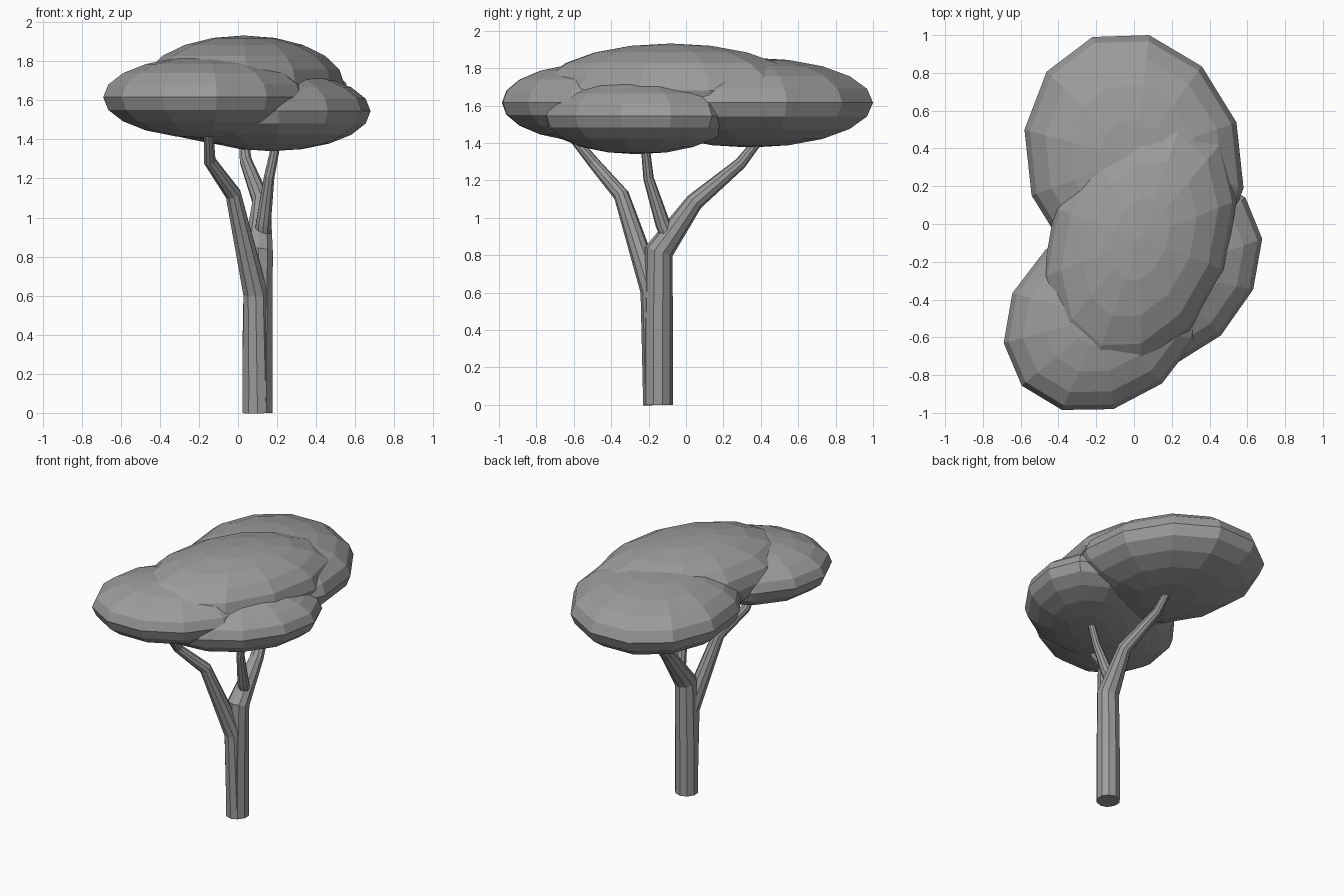
import bpy, bmesh
from mathutils import Matrix, Vector

cube = bpy.data.objects.get("Cube")
if cube:
    bpy.data.objects.remove(cube)

grey = bpy.data.materials.new("plain_grey")
grey.use_nodes = True
GREY = (0.33, 0.33, 0.33, 1)
grey.diffuse_color = GREY
grey.node_tree.nodes["Principled BSDF"].inputs["Base Color"].default_value = GREY


def finish(name, bm):
    """Turn a bmesh into a flat shaded object."""
    bmesh.ops.recalc_face_normals(bm, faces=bm.faces)
    mesh = bpy.data.meshes.new(name)
    bm.to_mesh(mesh)
    bm.free()
    mesh.materials.append(grey)
    obj = bpy.data.objects.new(name, mesh)
    bpy.context.collection.objects.link(obj)
    return obj


def leaf_pad(name, centre, u, v, half_height):
    """Squashed low-poly sphere with horizontal half axes u and v."""
    bm = bmesh.new()
    bmesh.ops.create_uvsphere(bm, u_segments=12, v_segments=10, radius=1)
    shape = Matrix(((u[0], v[0], 0), (u[1], v[1], 0), (0, 0, half_height)))
    bm.transform(Matrix.Translation(centre) @ shape.to_4x4())
    return finish(name, bm)


def limb(name, path, sides=10):
    """Tapered tube through (x, y, z, radius) points."""
    bm = bmesh.new()
    points = [Vector(p[:3]) for p in path]
    last = len(points) - 1
    rings = []
    for i, p in enumerate(points):
        before = (p - points[max(i - 1, 0)]).normalized()
        after = (points[min(i + 1, last)] - p).normalized()
        turn = Vector((0, 0, 1)).rotation_difference(before + after).to_matrix().to_4x4()
        ring = bmesh.ops.create_circle(bm, segments=sides, radius=path[i][3],
                                       matrix=Matrix.Translation(p) @ turn)
        rings.append(ring["verts"])
    for a, b in zip(rings, rings[1:]):
        for k in range(sides):
            n = (k + 1) % sides
            bm.faces.new((a[k], a[n], b[n], b[k]))
    bm.faces.new(rings[0])
    bm.faces.new(rings[-1])
    return finish(name, bm)


# Overlapping canopy pads
leaf_pad("canopy_back", (0, 0.345, 1.616), (0.58, -0.155), (0.08, 0.655), 0.24)
leaf_pad("canopy_front", (-0.16, -0.49, 1.616), (-0.53, -0.14), (0.05, -0.49), 0.21)
leaf_pad("canopy_side", (0.17, -0.26, 1.545), (0.42, 0.40), (0.29, -0.33), 0.205)
leaf_pad("canopy_top", (0.03, -0.08, 1.68), (0.25, 0.695), (-0.45, 0.164), 0.252)

# Trunk bending into the back branch
limb("trunk", [(0.1, -0.15, 0, 0.08), (0.1, -0.15, 0.4, 0.08), (0.105, -0.145, 0.82, 0.077),
               (0.12, 0.045, 1.085, 0.048), (0.04, 0.29, 1.29, 0.032),
               (0.025, 0.40, 1.43, 0.024)])

# Front branch splitting off the trunk
limb("front_branch", [(0.1, -0.155, 0, 0.074), (0.09, -0.178, 0.61, 0.066),
                      (-0.025, -0.345, 1.12, 0.042), (-0.145, -0.49, 1.29, 0.032),
                      (-0.15, -0.62, 1.45, 0.024)])

# Side branch
limb("side_branch", [(0.12, -0.08, 0.86, 0.04), (0.13, -0.125, 0.97, 0.04),
                     (0.16, -0.2, 1.21, 0.028), (0.2, -0.22, 1.40, 0.023)])
